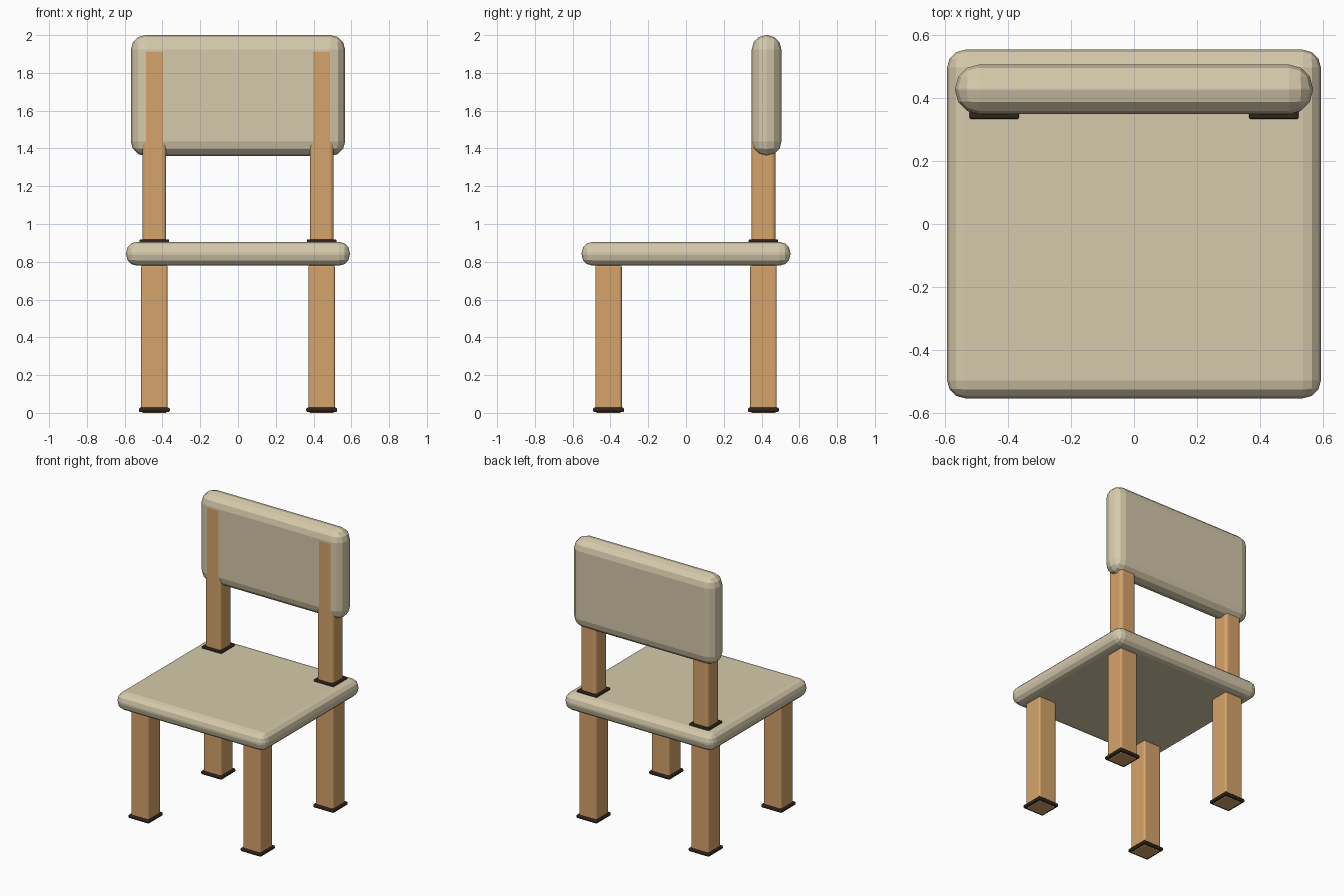
import bpy
import bmesh
from mathutils import Vector

cube = bpy.data.objects.get("Cube")
if cube:
    bpy.data.objects.remove(cube)


def material(name, rgb):
    mat = bpy.data.materials.new(name)
    mat.use_nodes = True
    mat.diffuse_color = (*rgb, 1)
    mat.node_tree.nodes["Principled BSDF"].inputs["Base Color"].default_value = (*rgb, 1)
    return mat


CREAM = material("cream_padding", (0.67, 0.59, 0.41))
WOOD = material("light_wood", (0.67, 0.37, 0.145))
DARK = material("dark_trim", (0.026, 0.017, 0.011))


def rounded_box(name, low, high, radius, mat, segments=3):
    """Box between two corners with evenly rounded edges."""
    low, high = Vector(low), Vector(high)
    bm = bmesh.new()
    bmesh.ops.create_cube(bm, size=1)
    for v in bm.verts:
        v.co = (low + high) / 2 + v.co * (high - low)
    bmesh.ops.bevel(bm, geom=bm.edges[:], offset=radius, segments=segments,
                    profile=0.5, affect='EDGES')
    mesh = bpy.data.meshes.new(name)
    bm.to_mesh(mesh)
    bm.free()
    mesh.materials.append(mat)
    obj = bpy.data.objects.new(name, mesh)
    bpy.context.collection.objects.link(obj)
    return obj


def upright(name, x, y, width, bottom, top, radius, mat):
    """Square upright piece centred on x, y."""
    h = width / 2
    return rounded_box(name, (x - h, y - h, bottom), (x + h, y + h, top), radius, mat)


# Padded seat and backrest
rounded_box("seat", (-0.592, -0.552, 0.78), (0.592, 0.552, 0.905), 0.056, CREAM)
rounded_box("backrest", (-0.567, 0.348, 1.36), (0.567, 0.505, 2.0), 0.076, CREAM)

LEG_X, LEG_Y = 0.443, 0.41
for side, sx in (("left", 1), ("right", -1)):
    x = sx * LEG_X
    # Legs with dark foot bands
    for end, sy in (("front", -1), ("back", 1)):
        y = sy * LEG_Y
        upright(f"{end}_{side}_leg", x, y, 0.14, 0, 0.785, 0.012, WOOD)
        upright(f"{end}_{side}_foot_band", x, y, 0.164, 0.004, 0.028, 0.009, DARK)
    # Backrest post, set flush into the backrest front, with its collar
    upright(f"{side}_back_post", x, LEG_Y, 0.1252, 0.88, 1.93, 0.02, WOOD)
    upright(f"{side}_post_collar", x, LEG_Y, 0.156, 0.895, 0.919, 0.006, DARK)
